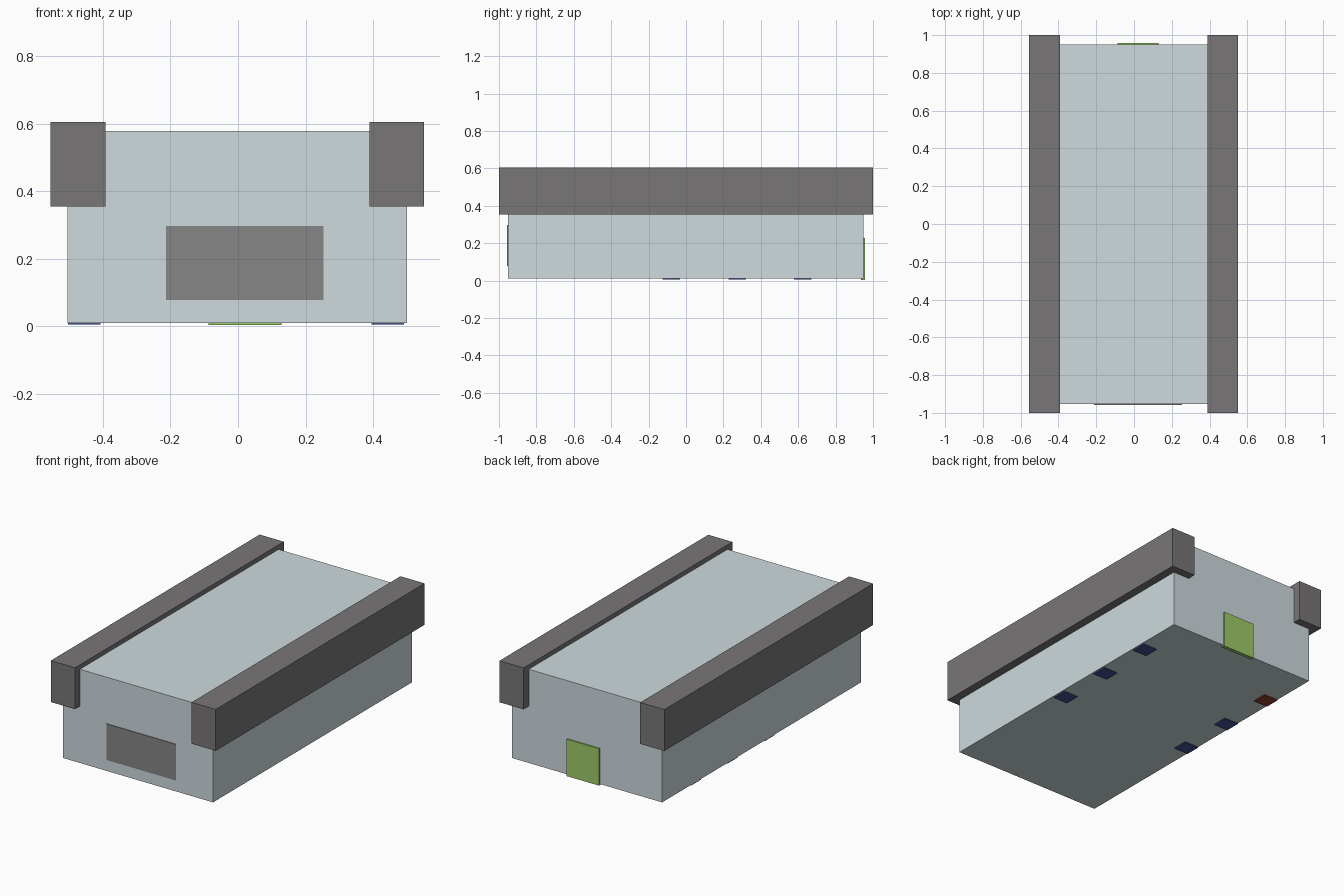
import bpy
import bmesh
from mathutils import Matrix, Vector

if "Cube" in bpy.data.objects:
    bpy.data.objects.remove(bpy.data.objects["Cube"])


def material(name, rgb):
    m = bpy.data.materials.new(name)
    m.diffuse_color = (*rgb, 1)
    m.use_nodes = True
    m.node_tree.nodes["Principled BSDF"].inputs["Base Color"].default_value = m.diffuse_color
    return m


def box(name, lo, hi, mat):
    """Axis-aligned box between two corners."""
    lo, hi = Vector(lo), Vector(hi)
    bm = bmesh.new()
    bmesh.ops.create_cube(bm, size=1, matrix=Matrix.Diagonal((*(hi - lo), 1)))
    mesh = bpy.data.meshes.new(name)
    bm.to_mesh(mesh)
    bm.free()
    mesh.materials.append(mat)
    obj = bpy.data.objects.new(name, mesh)
    obj.location = (lo + hi) / 2
    bpy.context.collection.objects.link(obj)
    return obj


pale = material("pale_blue", (0.62, 0.70, 0.73))
dark = material("dark_grey", (0.19, 0.18, 0.18))
grey = material("panel_grey", (0.24, 0.24, 0.24))
green = material("green", (0.34, 0.60, 0.14))
blue = material("blue", (0.06, 0.08, 0.28))
red = material("red", (0.30, 0.05, 0.03))

# Main block
box("body", (-0.505, -0.953, 0.01), (0.5, 0.95, 0.578), pale)

# Long rails wrapping the upper edges
for side, x in (("left", -0.555), ("right", 0.389)):
    box(f"{side}_rail", (x, -1, 0.354), (x + 0.162, 1, 0.605), dark)

# Front panel and back door
box("front_panel", (-0.213, -0.957, 0.078), (0.253, -0.945, 0.297), grey)
box("back_door", (-0.087, 0.935, 0.003), (0.129, 0.958, 0.227), green)

# Small pads under both long edges; the rear left one is red
for side, x in (("left", -0.504), ("right", 0.395)):
    for i, y in enumerate((-0.126, 0.227, 0.578)):
        mat = red if side == "left" and i == 2 else blue
        box(f"{side}_pad_{i + 1}", (x, y, 0.005), (x + 0.096, y + 0.094, 0.015), mat)
